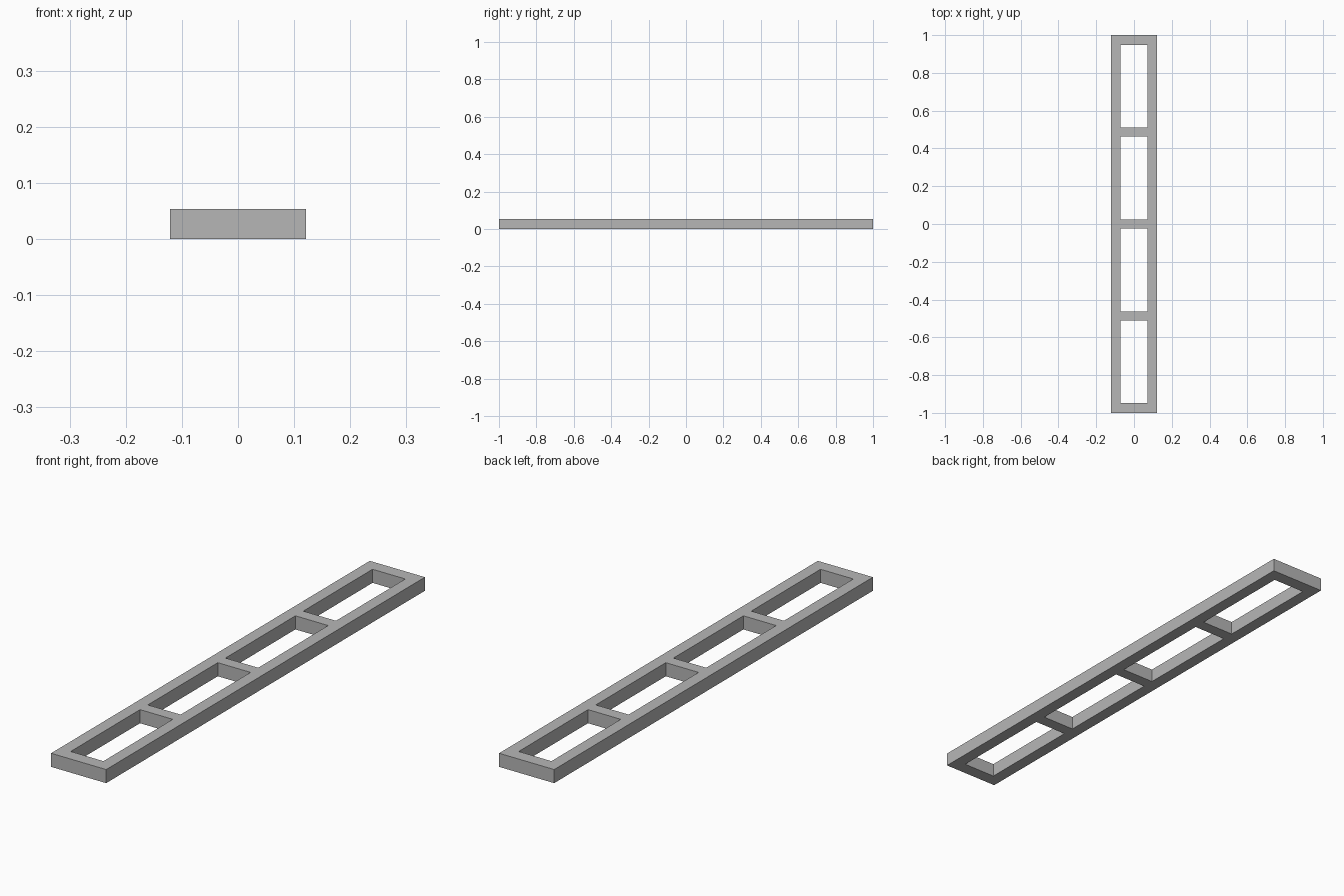
import bpy
import bmesh

cube = bpy.data.objects.get("Cube")
if cube:
    bpy.data.objects.remove(cube, do_unlink=True)

HEIGHT = 0.054
# Edges of rails and crossbars, mirrored about the centre
half_x = [0.072, 0.121]
half_y = [0.024, 0.463, 0.512, 0.947, 1.0]
xs = [-v for v in reversed(half_x)] + half_x
ys = [-v for v in reversed(half_y)] + half_y

grey = bpy.data.materials.new("plain grey")
grey.use_nodes = True
colour = (0.47, 0.47, 0.47, 1)
grey.diffuse_color = colour
grey.node_tree.nodes["Principled BSDF"].inputs["Base Color"].default_value = colour

# Flat ladder outline: every second middle cell is left open
bm = bmesh.new()
grid = [[bm.verts.new((x, y, 0)) for y in ys] for x in xs]
for i in range(len(xs) - 1):
    for j in range(len(ys) - 1):
        if i == 1 and j % 2 == 1:
            continue
        bm.faces.new((grid[i][j], grid[i + 1][j], grid[i + 1][j + 1], grid[i][j + 1]))

# Raise the outline into a solid frame
raised = bmesh.ops.extrude_face_region(bm, geom=bm.faces[:], use_keep_orig=True)
top = [g for g in raised["geom"] if isinstance(g, bmesh.types.BMVert)]
bmesh.ops.translate(bm, verts=top, vec=(0, 0, HEIGHT))
bmesh.ops.recalc_face_normals(bm, faces=bm.faces[:])

mesh = bpy.data.meshes.new("ladder_frame")
bm.to_mesh(mesh)
bm.free()
mesh.materials.append(grey)
frame = bpy.data.objects.new("ladder_frame", mesh)
bpy.context.collection.objects.link(frame)
